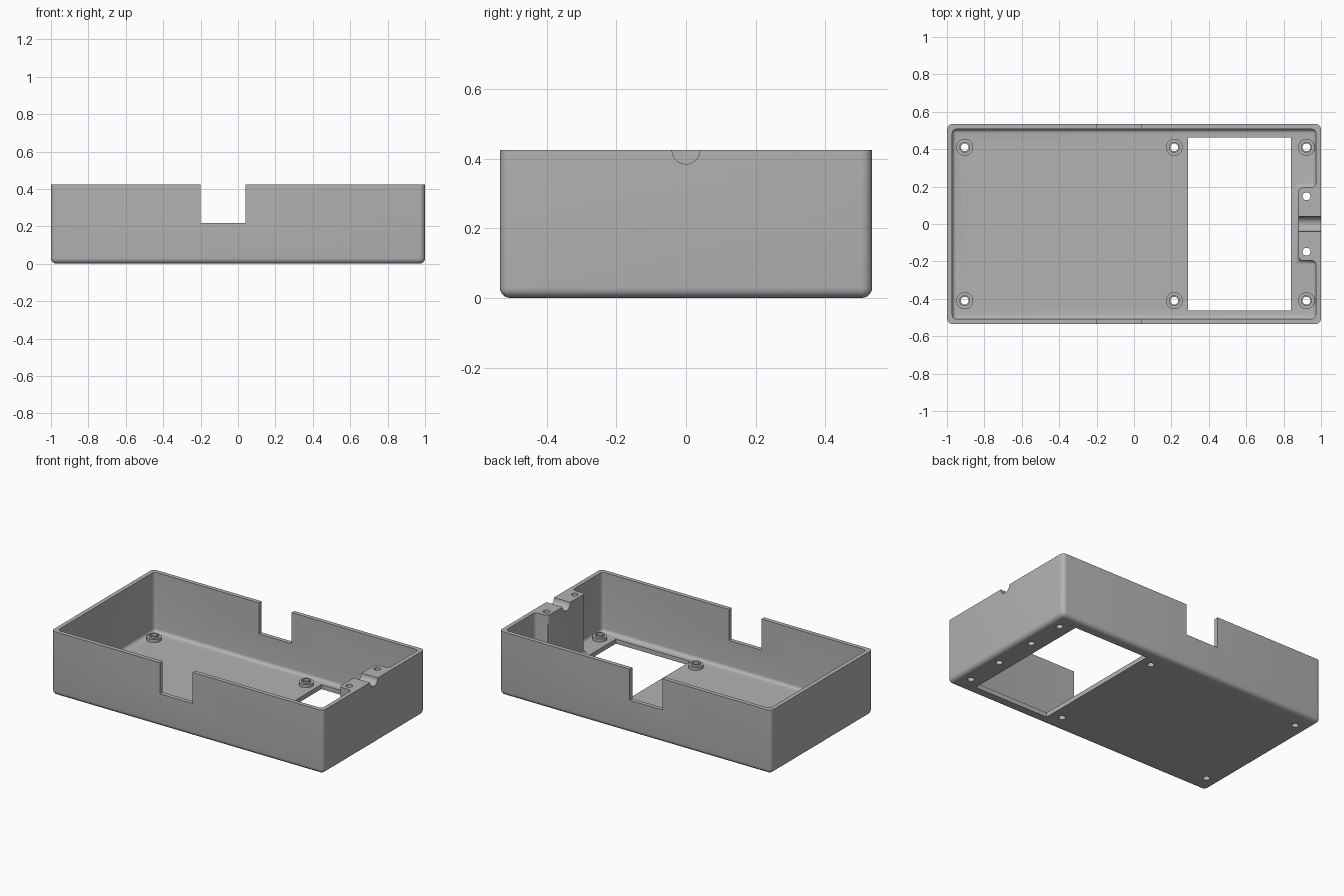
import bpy, bmesh, math
from mathutils import Matrix

if "Cube" in bpy.data.objects:
    bpy.data.objects.remove(bpy.data.objects["Cube"], do_unlink=True)

LENGTH, WIDTH, HEIGHT = 2.0, 1.07, 0.425
WALL, FLOOR = 0.028, 0.03
HOLE = 0.021

grey = bpy.data.materials.new("plain_grey")
grey.use_nodes = True
grey.diffuse_color = (0.45, 0.45, 0.45, 1)
grey.node_tree.nodes["Principled BSDF"].inputs["Base Color"].default_value = grey.diffuse_color


def make_object(name, bm):
    bmesh.ops.recalc_face_normals(bm, faces=bm.faces)
    mesh = bpy.data.meshes.new(name)
    bm.to_mesh(mesh)
    bm.free()
    mesh.materials.append(grey)
    obj = bpy.data.objects.new(name, mesh)
    bpy.context.collection.objects.link(obj)
    return obj


def prism(name, outline, z0, z1, radius=0.0):
    """Extrude an outline; round its upright and bottom edges."""
    bm = bmesh.new()
    base = bm.faces.new([bm.verts.new((x, y, z0)) for x, y in outline])
    ext = bmesh.ops.extrude_face_region(bm, geom=[base], use_keep_orig=True)
    top = [v for v in ext["geom"] if isinstance(v, bmesh.types.BMVert)]
    bmesh.ops.translate(bm, verts=top, vec=(0, 0, z1 - z0))
    bmesh.ops.recalc_face_normals(bm, faces=bm.faces)
    if radius:
        edges = [e for e in bm.edges if min(v.co.z for v in e.verts) < z0 + 1e-4]
        bmesh.ops.bevel(bm, geom=edges, offset=radius, segments=6,
                        profile=0.5, affect='EDGES', clamp_overlap=True)
    return make_object(name, bm)


def rectangle(x0, x1, y0, y1):
    return [(x0, y0), (x1, y0), (x1, y1), (x0, y1)]


def cylinder(name, radius, depth, matrix):
    bm = bmesh.new()
    bmesh.ops.create_cone(bm, cap_ends=True, segments=32, radius1=radius,
                          radius2=radius, depth=depth, matrix=matrix)
    return make_object(name, bm)


def smooth(obj):
    bpy.ops.object.select_all(action='DESELECT')
    obj.select_set(True)
    bpy.context.view_layer.objects.active = obj
    bpy.ops.object.shade_smooth_by_angle(angle=math.radians(32))


def cut(target, cutter):
    mod = target.modifiers.new("cut", 'BOOLEAN')
    mod.operation, mod.solver, mod.object = 'DIFFERENCE', 'EXACT', cutter
    bpy.context.view_layer.objects.active = target
    bpy.ops.object.modifier_apply(modifier=mod.name)
    bpy.data.objects.remove(cutter, do_unlink=True)


# Outer shell with rounded upright and lower edges
hx, hy = LENGTH / 2, WIDTH / 2
case = prism("enclosure_base", rectangle(-hx, hx, -hy, hy), 0, HEIGHT, 0.03)

# Cavity, stepping around the cable clamp block on the +x wall
ix, iy = hx - WALL, hy - WALL
cavity = [(-ix, -iy), (ix, -iy), (ix, -0.195), (0.88, -0.195),
          (0.88, 0.195), (ix, 0.195), (ix, iy), (-ix, iy)]
cut(case, prism("cavity_cutter", cavity, FLOOR, HEIGHT + 0.1, 0.022))

# Floor window and side wall notches
cut(case, prism("window_cutter", rectangle(0.29, 0.84, -0.462, 0.462), -0.1, 0.15))
cut(case, prism("notch_cutter", rectangle(-0.2, 0.04, -1, 1), 0.218, 1))

# Cable groove across the clamp block
groove = Matrix.Translation((0.95, 0, HEIGHT)) @ Matrix.Rotation(math.pi / 2, 4, 'Y')
cut(case, cylinder("groove_cutter", 0.04, 0.3, groove))

# Screw holes through the floor and the clamp block
boss_spots = [(x, y) for x in (-0.905, 0.215, 0.922) for y in (-0.41, 0.41)]
for x, y in boss_spots + [(0.922, -0.148), (0.922, 0.148)]:
    cut(case, cylinder("screw_hole_cutter", HOLE, 2, Matrix.Translation((x, y, 0))))
smooth(case)

# Stepped hollow screw bosses
boss_profile = [(HOLE, 0), (0.045, 0), (0.045, 0.02), (0.029, 0.02),
                (0.029, 0.032), (HOLE, 0.032)]
for i, (x, y) in enumerate(boss_spots):
    bm = bmesh.new()
    ring = [bm.verts.new((r, 0, z)) for r, z in boss_profile]
    loop = [bm.edges.new((a, b)) for a, b in zip(ring, ring[1:] + ring[:1])]
    bmesh.ops.spin(bm, geom=ring + loop, cent=(0, 0, 0), axis=(0, 0, 1),
                   angle=math.tau, steps=32, use_merge=True)
    bmesh.ops.remove_doubles(bm, verts=bm.verts, dist=1e-5)
    boss = make_object(f"screw_boss_{i + 1}", bm)
    boss.location = (x, y, FLOOR)
    smooth(boss)
